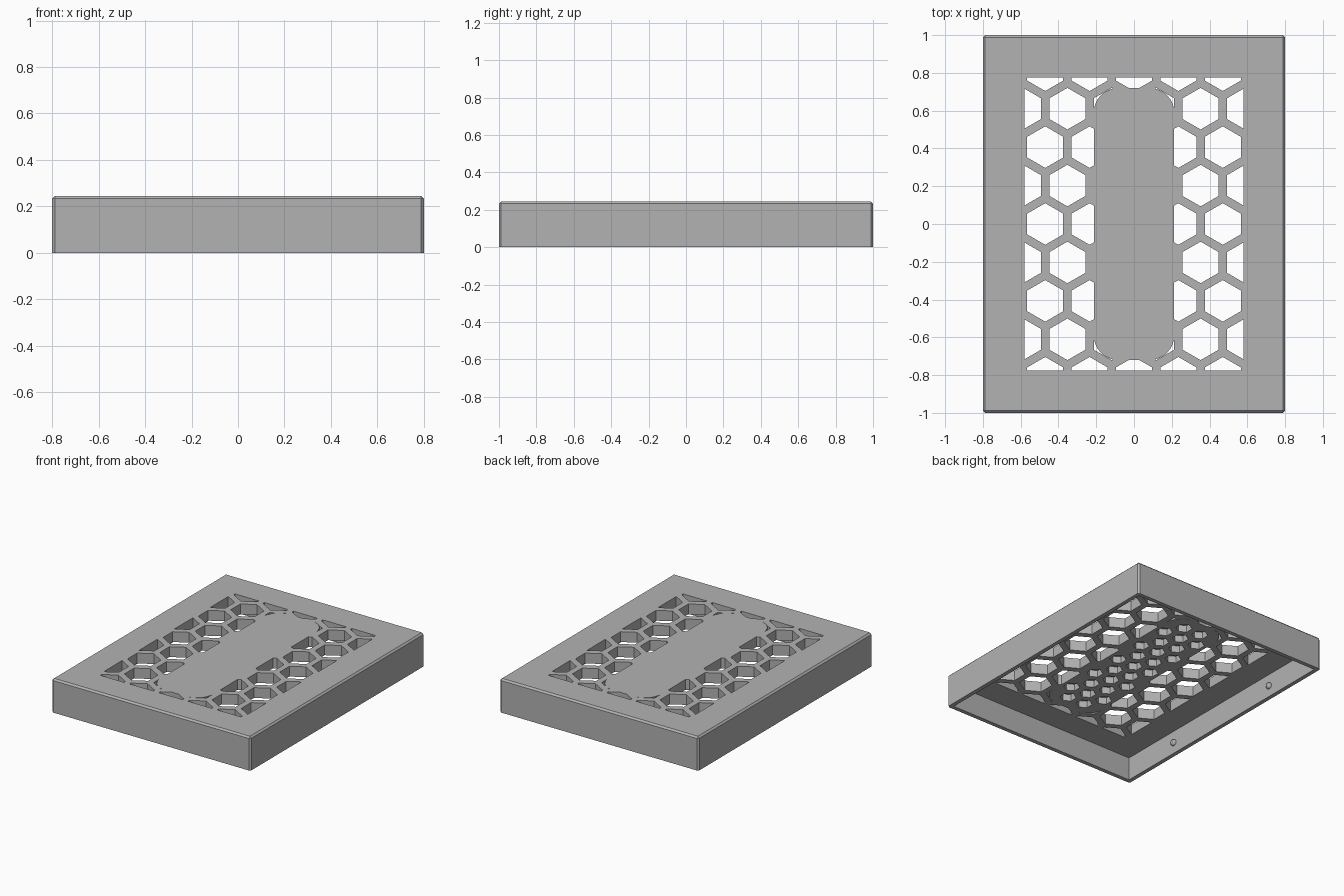
import bpy
import bmesh
import math
from mathutils import Matrix, Vector

if "Cube" in bpy.data.objects:
    bpy.data.objects.remove(bpy.data.objects["Cube"], do_unlink=True)

W, L, H = 1.6, 2.0, 0.245      # outer size
WALL, PLATE = 0.03, 0.075      # wall and top thickness
CEILING = H - PLATE
PITCH, HEX_R = 0.235, 0.11     # large honeycomb
SMALL, SMALL_R = 0.14, 0.055   # small honeycomb

grey = bpy.data.materials.new("matte_grey")
grey.use_nodes = True
grey.diffuse_color = (0.45, 0.45, 0.45, 1)
grey.node_tree.nodes["Principled BSDF"].inputs["Base Color"].default_value = (0.45, 0.45, 0.45, 1)


def finish(bm, name, helper=False):
    bmesh.ops.recalc_face_normals(bm, faces=bm.faces)
    mesh = bpy.data.meshes.new(name)
    bm.to_mesh(mesh)
    bm.free()
    mesh.materials.append(grey)
    obj = bpy.data.objects.new(name, mesh)
    obj.hide_render = helper
    bpy.context.collection.objects.link(obj)
    return obj


def add_box(bm, w, l, z0, z1):
    m = Matrix.Translation((0, 0, (z0 + z1) / 2)) @ Matrix.Diagonal((w, l, z1 - z0, 1))
    bmesh.ops.create_cube(bm, size=1, matrix=m)


def add_prism(bm, points, z0, z1):
    face = bm.faces.new([bm.verts.new((x, y, z0)) for x, y in points])
    top = bmesh.ops.extrude_face_region(bm, geom=[face])
    verts = [v for v in top["geom"] if isinstance(v, bmesh.types.BMVert)]
    bmesh.ops.translate(bm, verts=verts, vec=(0, 0, z1 - z0))


def hexagon(x, y, r):
    angles = [math.radians(60 * i + 30) for i in range(6)]
    return [(x + r * math.cos(a), y + r * math.sin(a)) for a in angles]


def honeycomb(pitch, rows, cols):
    for j in range(-rows, rows + 1):
        for i in range(-cols, cols + 1):
            yield (i + (j % 2) / 2) * pitch, j * pitch * math.sqrt(3) / 2


def rounded_rect(hx, hy, r, steps=8):
    pts = []
    for k, (sx, sy) in enumerate(((1, 1), (-1, 1), (-1, -1), (1, -1))):
        for i in range(steps + 1):
            a = math.pi / 2 * (k + i / steps)
            pts.append((sx * (hx - r) + r * math.cos(a), sy * (hy - r) + r * math.sin(a)))
    return pts


def boolean(obj, cutter, operation):
    mod = obj.modifiers.new("cut", 'BOOLEAN')
    mod.object, mod.operation, mod.solver = cutter, operation, 'EXACT'
    bpy.context.view_layer.update()
    result = obj.evaluated_get(bpy.context.evaluated_depsgraph_get())
    mesh = bpy.data.meshes.new_from_object(result)
    obj.modifiers.clear()
    obj.data = mesh
    bpy.data.objects.remove(cutter, do_unlink=True)


# Outer cover with chamfered top and upright edges
bm = bmesh.new()
add_box(bm, W, L, 0, H)
edges = [e for e in bm.edges if max(v.co.z for v in e.verts) > H / 2]
bmesh.ops.bevel(bm, geom=edges, offset=0.012, segments=1, affect='EDGES')
cover = finish(bm, "vent_cover")

# Hollow underside
bm = bmesh.new()
add_box(bm, W - 2 * WALL, L - 2 * WALL, -0.1, CEILING)
boolean(cover, finish(bm, "cavity_cutter", True), 'DIFFERENCE')

# Large honeycomb, trimmed to the window and kept off the central panel
bm = bmesh.new()
for x, y in honeycomb(PITCH, 4, 3):
    add_prism(bm, hexagon(x, y, HEX_R), CEILING - 0.05, H + 0.05)
holes = finish(bm, "vent_cutter", True)
bm = bmesh.new()
add_box(bm, 1.16, 1.55, 0, 0.5)
boolean(holes, finish(bm, "window_limit", True), 'INTERSECT')
bm = bmesh.new()
add_prism(bm, rounded_rect(0.213, 0.72, 0.13), 0, 0.5)
boolean(holes, finish(bm, "panel_limit", True), 'DIFFERENCE')
boolean(cover, holes, 'DIFFERENCE')

# Small blind honeycomb pockets under the central panel
bm = bmesh.new()
for x, y in honeycomb(SMALL, 5, 1):
    if abs(x) < 0.15:
        add_prism(bm, hexagon(x, y, SMALL_R), CEILING - 0.05, H - 0.025)
boolean(cover, finish(bm, "pocket_cutter", True), 'DIFFERENCE')

# Snap bumps on the inner side walls
bm = bmesh.new()
for side in (-1, 1):
    for y in (-0.5, 0.5):
        m = Matrix.Translation((side * (W / 2 - WALL), y, 0.08))
        bmesh.ops.create_uvsphere(bm, u_segments=12, v_segments=8, radius=0.024, matrix=m)
finish(bm, "snap_bumps")
